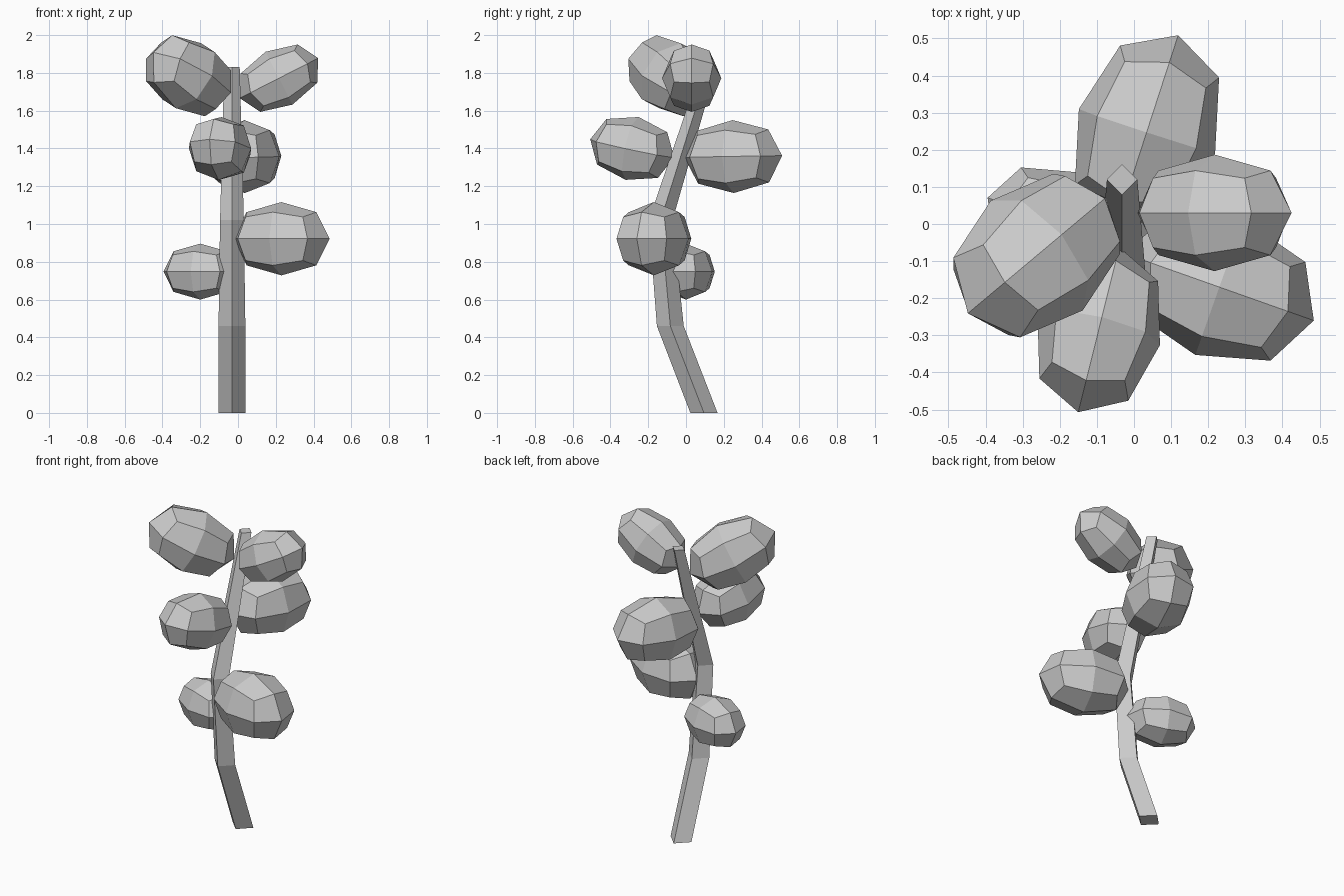
import bpy, bmesh
from math import radians
from mathutils import Matrix, Vector

if "Cube" in bpy.data.objects:
    bpy.data.objects.remove(bpy.data.objects["Cube"])


def finish(bm, name):
    bmesh.ops.recalc_face_normals(bm, faces=bm.faces[:])
    mesh = bpy.data.meshes.new(name)
    bm.to_mesh(mesh)
    bm.free()
    obj = bpy.data.objects.new(name, mesh)
    bpy.context.collection.objects.link(obj)
    return obj


# Bent, tapering four-sided stem: (y, z, radius) per ring
def stem(rings, x=-0.032):
    bm = bmesh.new()
    loops = [[bm.verts.new((x + r * dx, y + r * dy, z))
              for dx, dy in ((1, 0), (0, 1), (-1, 0), (0, -1))]
             for y, z, r in rings]
    for a, b in zip(loops, loops[1:]):
        for i in range(4):
            j = (i + 1) % 4
            bm.faces.new((a[i], a[j], b[j], b[i]))
    bm.faces.new(loops[0])
    bm.faces.new(loops[-1])
    finish(bm, "stem")


# Rounded-cube pod: a cube split once, its edges and corners pulled in
def pod(name, centre, length, radius, azimuth, tilt):
    bm = bmesh.new()
    bmesh.ops.create_cube(bm, size=2)
    bmesh.ops.subdivide_edges(bm, edges=bm.edges[:], cuts=1, use_grid_fill=True)
    pull = {1: 1.0, 2: 0.726, 3: 0.595}
    for v in bm.verts:
        v.co *= pull[sum(abs(c) > 0.5 for c in v.co)]
        v.co = Vector((v.co.x * length, v.co.y * radius, v.co.z * radius))
    place = (Matrix.Translation(centre)
             @ Matrix.Rotation(radians(azimuth), 4, 'Z')
             @ Matrix.Rotation(radians(-tilt), 4, 'Y'))
    bm.transform(place)
    finish(bm, name)


stem([(0.095, 0, 0.072), (-0.083, 0.46, 0.071),
      (-0.134, 1.02, 0.063), (0.12, 1.83, 0.041)])

# Pods from bottom to top: centre, half length, radius, azimuth, upward tilt
pod("pod_low_left", (-0.2, 0, 0.748), 0.207, 0.148, 160, 0)
pod("pod_low_right", (0.23, -0.17, 0.922), 0.27, 0.194, -19.5, 0)
pod("pod_mid_back", (0.035, 0.25, 1.357), 0.272, 0.193, 72, 1)
pod("pod_mid_front", (-0.095, -0.285, 1.4), 0.234, 0.17, 256, 12)
pod("pod_top_right", (0.217, 0.03, 1.772), 0.233, 0.157, 0, 27)
pod("pod_top_left", (-0.262, -0.085, 1.785), 0.272, 0.193, 220, 27)
